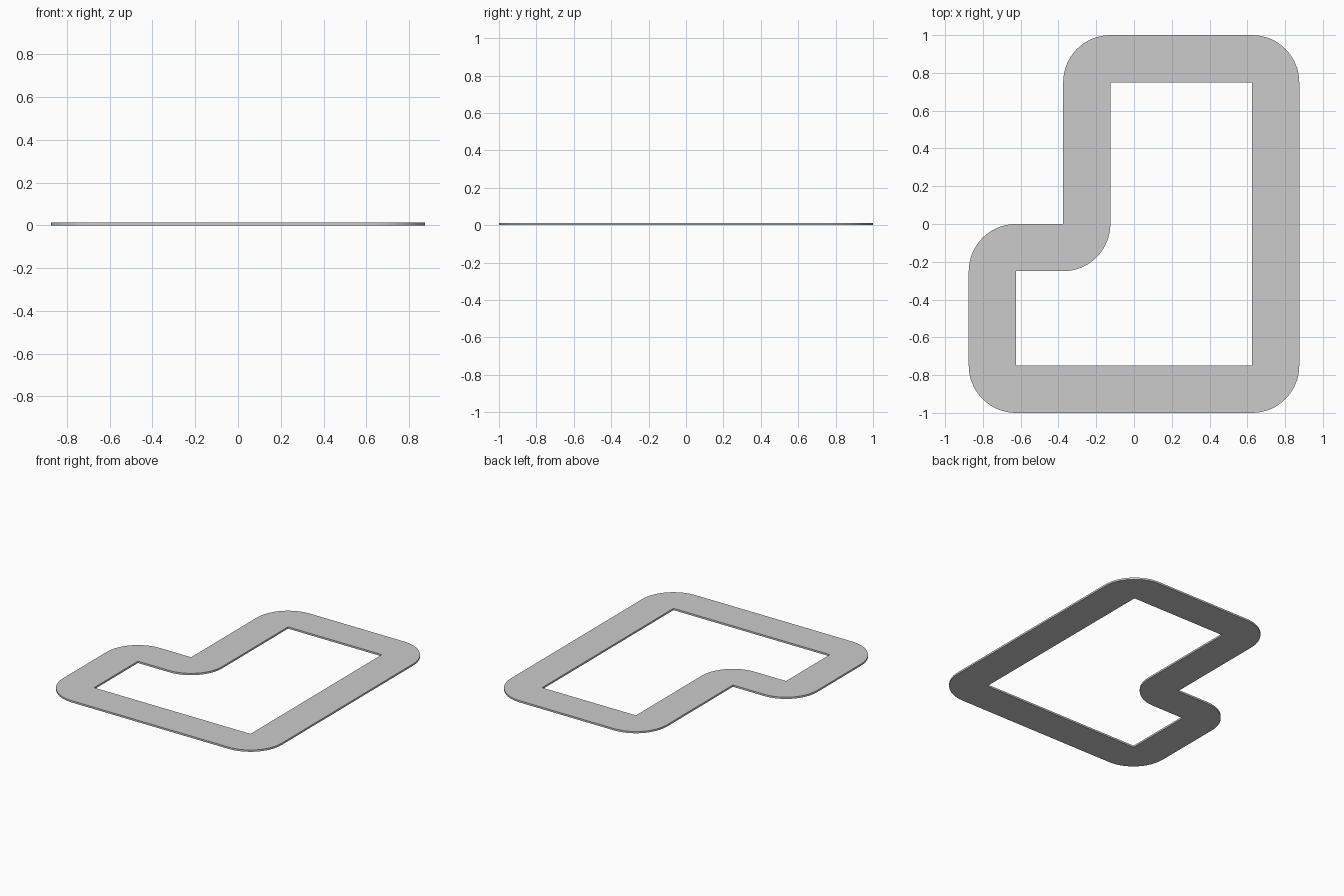
import bpy, bmesh
from math import cos, sin, radians

if "Cube" in bpy.data.objects:
    bpy.data.objects.remove(bpy.data.objects["Cube"])

W = 0.25      # band width
H = 0.013     # thickness
STEPS = 16    # segments per rounded corner

# Corner pivots going counter-clockwise: x, y, start angle, sweep
corners = [
    (-0.625, -0.75, 180, 90),
    (0.625, -0.75, 270, 90),
    (0.625, 0.75, 0, 90),
    (-0.125, 0.75, 90, 90),
    (-0.375, 0.0, 0, -90),    # the inward bend pivots on the outside edge
    (-0.625, -0.25, 90, 90),
]

bm = bmesh.new()
sections = []   # (inner vertex, outer vertex) across the band
for x, y, start, sweep in corners:
    pivot = bm.verts.new((x, y, 0))
    for i in range(STEPS + 1):
        a = radians(start + sweep * i / STEPS)
        rim = bm.verts.new((x + W * cos(a), y + W * sin(a), 0))
        sections.append((pivot, rim) if sweep > 0 else (rim, pivot))

# Straight runs become quads, bends become fans
for k, (in0, out0) in enumerate(sections):
    in1, out1 = sections[(k + 1) % len(sections)]
    loop = list(dict.fromkeys((in0, out0, out1, in1)))
    bm.faces.new(loop)

# Give the band its thickness
bmesh.ops.recalc_face_normals(bm, faces=bm.faces)
ext = bmesh.ops.extrude_face_region(bm, geom=bm.faces[:], use_keep_orig=True)
top = [g for g in ext["geom"] if isinstance(g, bmesh.types.BMVert)]
bmesh.ops.translate(bm, vec=(0, 0, H), verts=top)
bmesh.ops.recalc_face_normals(bm, faces=bm.faces)

mesh = bpy.data.meshes.new("track_band")
bm.to_mesh(mesh)
bm.free()
band = bpy.data.objects.new("track_band", mesh)
bpy.context.collection.objects.link(band)
bpy.context.view_layer.objects.active = band
band.select_set(True)
bpy.ops.object.shade_smooth_by_angle(angle=radians(30))
